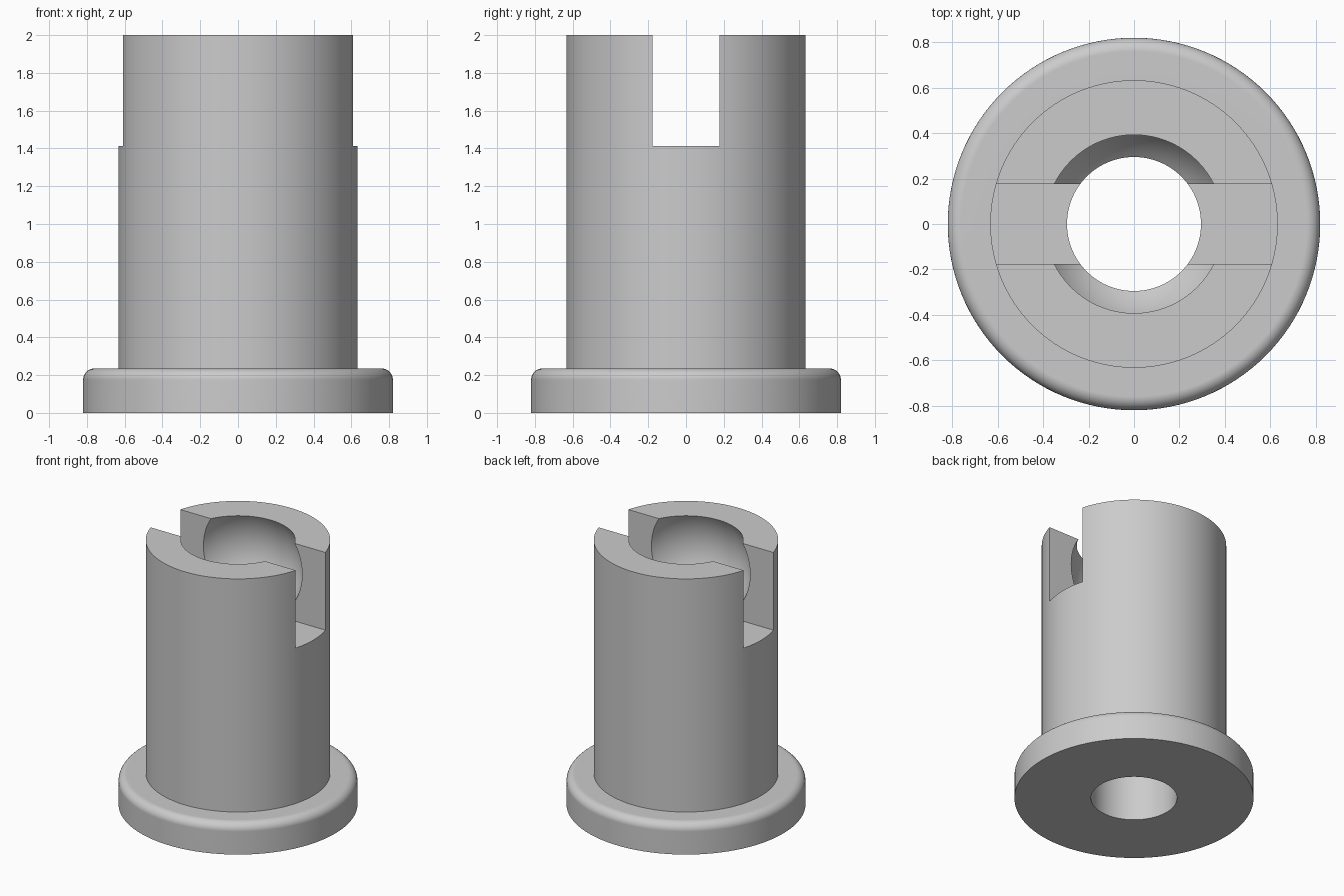
import bpy, bmesh
from math import sin, cos, pi, sqrt, acos

cube = bpy.data.objects.get("Cube")
if cube:
    bpy.data.objects.remove(cube, do_unlink=True)

SEGMENTS = 128
HEIGHT = 2.0
BODY_R, FLANGE_R, BORE_R = 0.633, 0.82, 0.295
FLANGE_H, FILLET = 0.235, 0.06
SEAT_R, SEAT_Z = 0.45, 1.78
SLOT_HALF, SLOT_FLOOR = 0.177, 1.412

grey = bpy.data.materials.new("plain grey")
grey.use_nodes = True
grey.diffuse_color = (0.6, 0.6, 0.6, 1)
grey.node_tree.nodes["Principled BSDF"].inputs["Base Color"].default_value = grey.diffuse_color


def arc(r0, z0, radius, start, end, steps):
    """Points on an arc, angles measured from the outward direction."""
    angles = [start + (end - start) * i / steps for i in range(steps + 1)]
    return [(r0 + radius * cos(a), z0 + radius * sin(a)) for a in angles]


def make_object(name, bm):
    mesh = bpy.data.meshes.new(name)
    bm.to_mesh(mesh)
    bm.free()
    obj = bpy.data.objects.new(name, mesh)
    bpy.context.collection.objects.link(obj)
    mesh.materials.append(grey)
    return obj


# Flanged sleeve: outer wall, rounded flange, spherical seat and through bore
seat_top = acos(sqrt(SEAT_R**2 - (HEIGHT - SEAT_Z)**2) / SEAT_R)
seat_bottom = -acos(BORE_R / SEAT_R)
profile = [(BORE_R, 0), (FLANGE_R, 0)]
profile += arc(FLANGE_R - FILLET, FLANGE_H - FILLET, FILLET, 0, pi / 2, 8)
profile += [(BODY_R, FLANGE_H), (BODY_R, HEIGHT)]
profile += arc(0, SEAT_Z, SEAT_R, seat_top, seat_bottom, 24)

bm = bmesh.new()
verts = [bm.verts.new((r, 0, z)) for r, z in profile]
edges = [bm.edges.new((a, b)) for a, b in zip(verts, verts[1:] + verts[:1])]
bmesh.ops.spin(bm, geom=verts + edges, cent=(0, 0, 0), axis=(0, 0, 1),
               angle=2 * pi, steps=SEGMENTS)
bmesh.ops.remove_doubles(bm, verts=bm.verts, dist=0.0001)
bmesh.ops.recalc_face_normals(bm, faces=bm.faces)
sleeve = make_object("flanged_sleeve", bm)

# Cross slot through the top
bm = bmesh.new()
bmesh.ops.create_cube(bm, size=1)
bmesh.ops.scale(bm, vec=(2, 2 * SLOT_HALF, 1), verts=bm.verts)
bmesh.ops.translate(bm, vec=(0, 0, SLOT_FLOOR + 0.5), verts=bm.verts)
bmesh.ops.translate(bm, vec=(0, 0, 0.2), verts=[v for v in bm.verts if v.co.z > HEIGHT - 0.1])
slot = make_object("slot_cutter", bm)
slot.hide_render = True

cut = sleeve.modifiers.new("slot", 'BOOLEAN')
cut.operation = 'DIFFERENCE'
cut.solver = 'EXACT'
cut.object = slot

bpy.ops.object.select_all(action='DESELECT')
sleeve.select_set(True)
bpy.context.view_layer.objects.active = sleeve
bpy.ops.object.modifier_apply(modifier=cut.name)
bpy.data.objects.remove(slot, do_unlink=True)

# Smooth curved walls, crisp machined edges
bpy.ops.object.shade_smooth_by_angle(angle=pi / 6)
weighted = sleeve.modifiers.new("even shading", 'WEIGHTED_NORMAL')
weighted.keep_sharp = True
